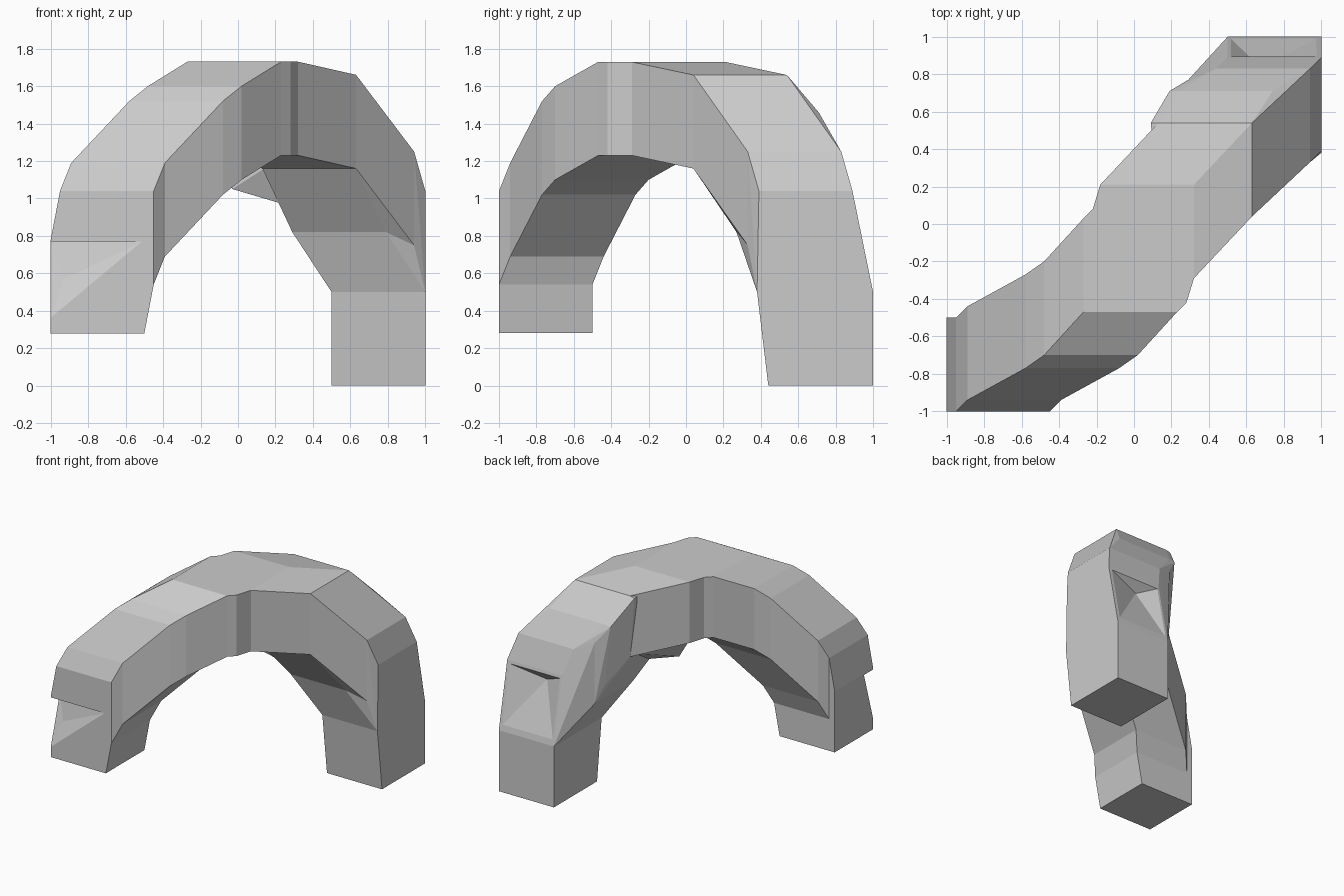
import bpy, bmesh
from mathutils import Vector

if "Cube" in bpy.data.objects:
    bpy.data.objects.remove(bpy.data.objects["Cube"])

S = 0.5
# Minimum corners of the block that is swept along the arch (left foot to right foot)
PATH = [(-1, -1, .28), (-.95, -1, .54), (-.89, -.94, .69), (-.58, -.77, 1.02),
        (-.48, -.70, 1.10), (-.27, -.47, 1.23), (-.22, -.42, 1.23), (-.18, -.29, 1.23),
        (.13, .04, 1.16), (.24, .21, .96), (.29, .27, .82), (.44, .33, .75),
        (.5, .39, .54), (.5, .44, 0)]


def block(i):
    """Corners of block i; the last one is slightly deeper."""
    x, y, z = PATH[i]
    dy = .56 if i == len(PATH) - 1 else S
    return [(x + a * S, y + b * dy, z + c * S) for a in (0, 1) for b in (0, 1) for c in (0, 1)]


def hull(name, points):
    """Convex solid around the points."""
    bm = bmesh.new()
    for p in set(points):
        bm.verts.new(Vector(p))
    res = bmesh.ops.convex_hull(bm, input=bm.verts[:])
    junk = [v for v in set(res["geom_interior"] + res["geom_unused"])
            if isinstance(v, bmesh.types.BMVert) and v.is_valid]
    bmesh.ops.delete(bm, geom=junk, context='VERTS')
    bmesh.ops.delete(bm, geom=[v for v in bm.verts if not v.link_faces], context='VERTS')
    bmesh.ops.recalc_face_normals(bm, faces=bm.faces[:])
    me = bpy.data.meshes.new(name)
    bm.to_mesh(me)
    bm.free()
    ob = bpy.data.objects.new(name, me)
    bpy.context.collection.objects.link(ob)
    return ob


def combine(target, other, op):
    """Apply a boolean and remove the helper."""
    mod = target.modifiers.new("combine", 'BOOLEAN')
    mod.operation, mod.object, mod.solver = op, other, 'EXACT'
    bpy.context.view_layer.objects.active = target
    bpy.ops.object.modifier_apply(modifier=mod.name)
    bpy.data.objects.remove(other)


# Arch: union of the hulls of neighbouring blocks
arch = hull("arch", block(0) + block(1))
for i in range(1, 8):
    combine(arch, hull("segment", block(i) + block(i + 1)), 'UNION')

# Right shoulder and leg: wider hulls, so the bend is filled out
combine(arch, hull("shoulder", block(8) + block(9) + block(10) + block(11)
                   + [(.09, .54, 1.65), (.19, .71, 1.45)]), 'UNION')
combine(arch, hull("upper_leg", block(10) + block(11) + block(12)
                   + [(.5, 1, .5), (1, 1, .5), (.5, .38, .5), (1, .38, .5)]), 'UNION')
combine(arch, hull("lower_leg", block(13) + [(.5, .38, .5), (1, .38, .5)]), 'UNION')

# Sagging underside near the crown
combine(arch, hull("underside", [(-.03, .13, 1.05), (.24, .17, .97), (.14, .5, 1.17), (.28, .05, 1.25),
                                 (.55, .1, 1.18), (-.17, .19, 1.25), (.1, .1, 1.4)]), 'UNION')

# Dent in the outer corner of the left leg
combine(arch, hull("left_dent", [(-.51, -1.001, .77), (-.88, -.94, .70), (-.93, -.94, .57),
                                 (-1.001, -1.001, .36), (-1.001, -.88, .77),
                                 (-.88, -.94, .77), (-1.1, -1.1, .77), (-1.1, -1.1, .5)]), 'DIFFERENCE')
# Dent in the back of the right leg
combine(arch, hull("right_dent", [(.995, .90, 1.02), (.505, .90, 1.02), (.68, .83, .94),
                                  (.995, 1.002, .52), (.505, 1.002, .52),
                                  (.75, 1.2, .8)]), 'DIFFERENCE')
